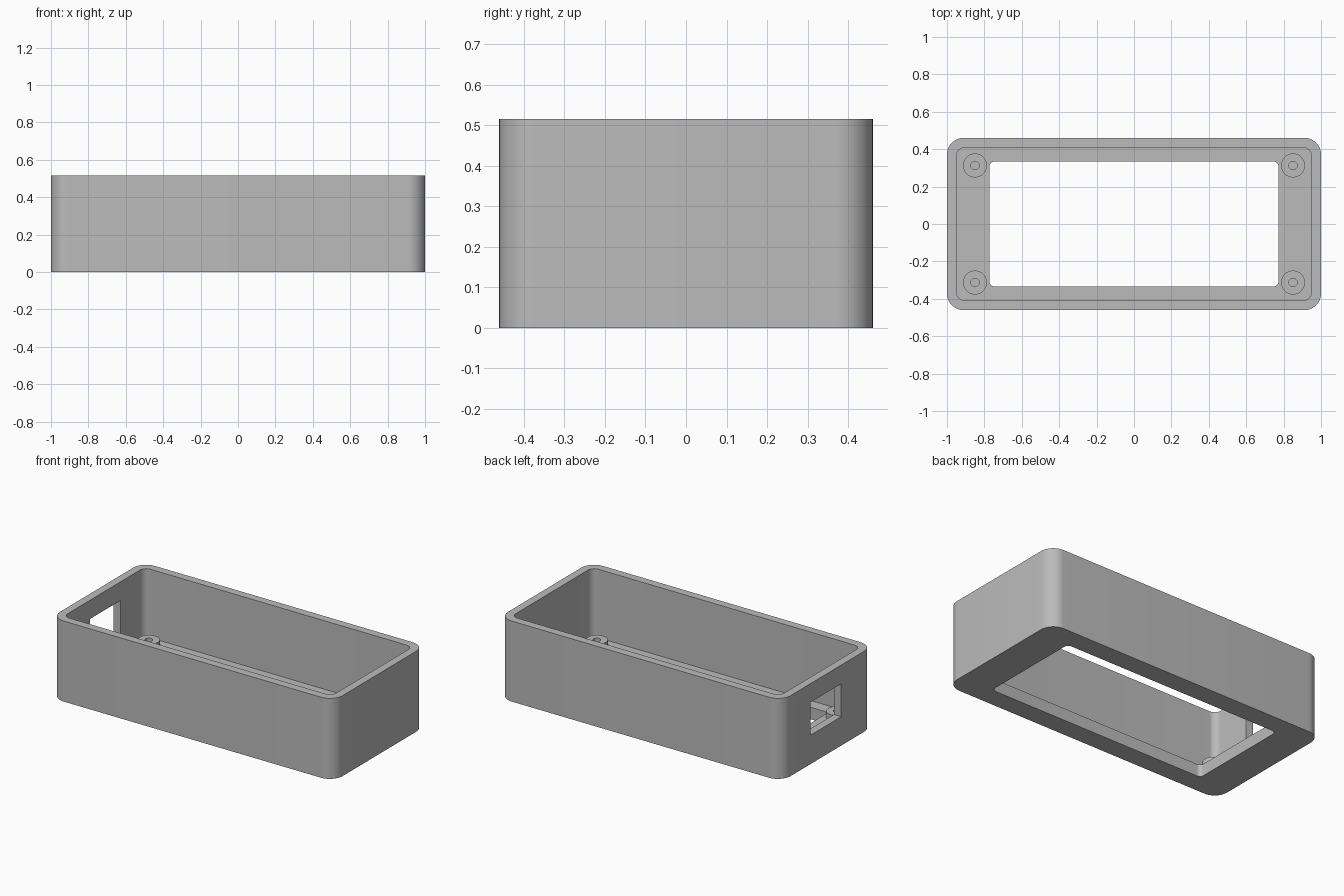
import bpy
import bmesh
from math import cos, sin, pi, radians

cube = bpy.data.objects.get("Cube")
if cube:
    bpy.data.objects.remove(cube, do_unlink=True)

# Main dimensions
HEIGHT = 0.515
FLOOR = 0.077
POST_TOP = 0.116
POST_X, POST_Y = 0.85, 0.313

grey = bpy.data.materials.new("plain grey")
grey.use_nodes = True
grey.diffuse_color = (0.5, 0.5, 0.5, 1)
grey.node_tree.nodes["Principled BSDF"].inputs["Base Color"].default_value = (0.5, 0.5, 0.5, 1)


def rounded_block(name, half_x, half_y, radius, z0, z1, steps=12):
    """Upright prism with a rounded rectangular outline."""
    bm = bmesh.new()
    outline = []
    for i, (sx, sy) in enumerate([(1, 1), (-1, 1), (-1, -1), (1, -1)]):
        for k in range(steps + 1):
            a = pi / 2 * (i + k / steps)
            outline.append(bm.verts.new((sx * (half_x - radius) + radius * cos(a),
                                         sy * (half_y - radius) + radius * sin(a), z0)))
    base = bm.faces.new(outline)
    top = bmesh.ops.extrude_face_region(bm, geom=[base])["geom"]
    for v in top:
        if isinstance(v, bmesh.types.BMVert):
            v.co.z = z1
    bmesh.ops.recalc_face_normals(bm, faces=bm.faces)
    mesh = bpy.data.meshes.new(name)
    bm.to_mesh(mesh)
    bm.free()
    mesh.materials.append(grey)
    obj = bpy.data.objects.new(name, mesh)
    bpy.context.collection.objects.link(obj)
    return obj


def cylinder(name, x, y, radius, z0, z1):
    bpy.ops.mesh.primitive_cylinder_add(vertices=40, radius=radius, depth=z1 - z0,
                                        location=(x, y, (z0 + z1) / 2))
    obj = bpy.context.object
    obj.name = name
    obj.data.materials.append(grey)
    return obj


def combine(target, tool, operation):
    """Apply a boolean and remove the tool object."""
    tool.hide_render = True
    mod = target.modifiers.new(operation.title(), "BOOLEAN")
    mod.operation = operation
    mod.solver = "EXACT"
    mod.object = tool
    bpy.context.view_layer.objects.active = target
    bpy.ops.object.modifier_apply(modifier=mod.name)
    bpy.data.objects.remove(tool, do_unlink=True)


# Open box with a rounded cavity and a large opening in its floor
case = rounded_block("case_shell", 1.0, 0.461, 0.09, 0, HEIGHT)
combine(case, rounded_block("cavity_cutter", 0.949, 0.409, 0.045, FLOOR, HEIGHT + 0.1), "DIFFERENCE")
combine(case, rounded_block("window_cutter", 0.773, 0.334, 0.027, -0.1, FLOOR + 0.1), "DIFFERENCE")

# Cable port through the right end wall
bpy.ops.mesh.primitive_cube_add(size=1, location=(-0.975, 0.015, 0.29))
port = bpy.context.object
port.name = "port_cutter"
port.scale = (0.2, 0.31, 0.21)
combine(case, port, "DIFFERENCE")

# Four screw posts with blind pilot holes
for sx in (-1, 1):
    for sy in (-1, 1):
        x, y = sx * POST_X, sy * POST_Y
        combine(case, cylinder("screw_post", x, y, 0.064, FLOOR - 0.02, POST_TOP), "UNION")
        combine(case, cylinder("pilot_cutter", x, y, 0.0225, 0.045, POST_TOP + 0.05), "DIFFERENCE")

# Smooth rounded walls, crisp edges
bpy.ops.object.select_all(action="DESELECT")
case.select_set(True)
bpy.context.view_layer.objects.active = case
bpy.ops.object.shade_smooth_by_angle(angle=radians(30))
